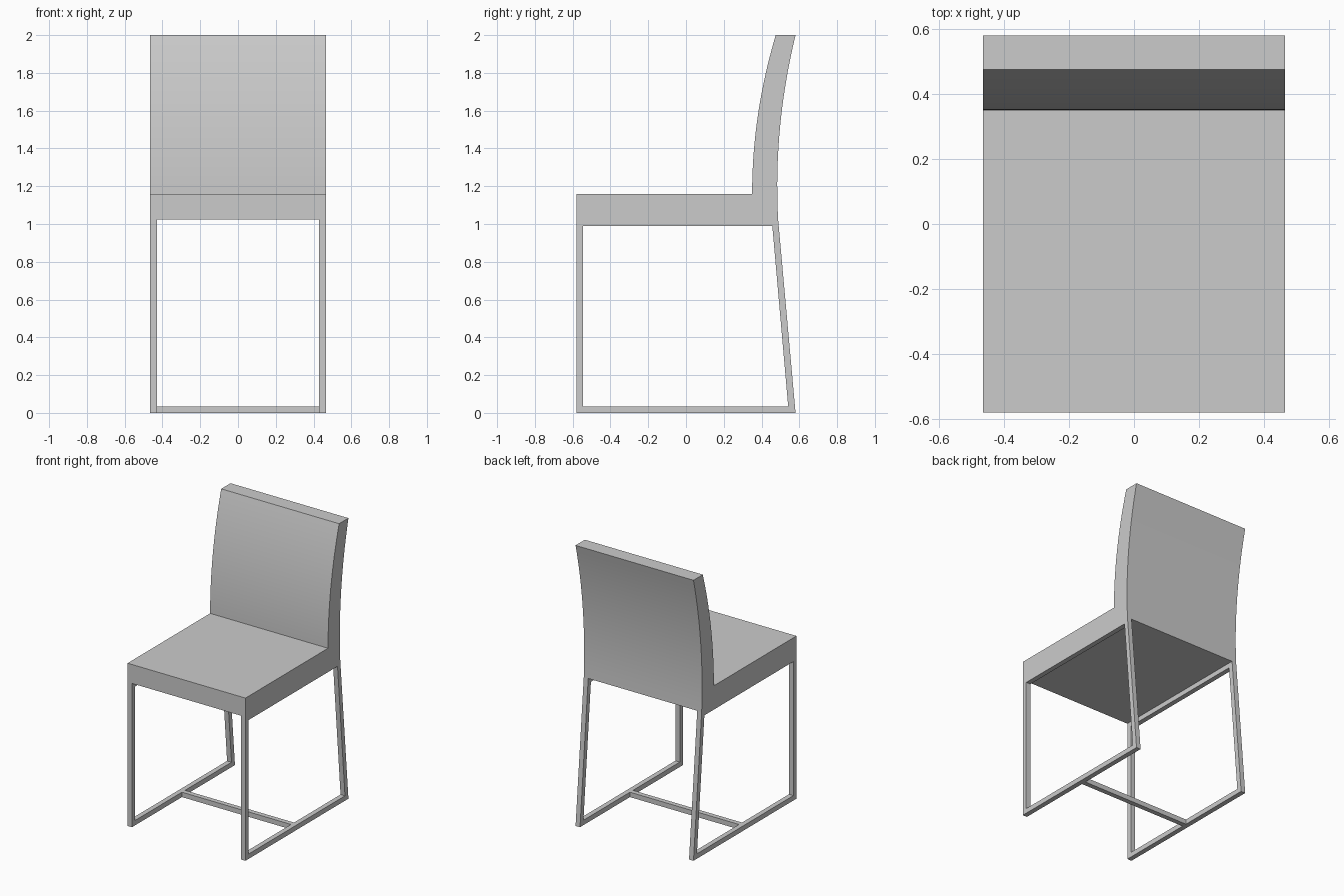
import bpy, bmesh, math

cube = bpy.data.objects.get("Cube")
if cube:
    bpy.data.objects.remove(cube, do_unlink=True)

HALF_W = 0.465      # half width of the chair
BAR = 0.035         # thickness of the frame bars
FRONT = -0.58
SEAT_LOW, SEAT_TOP, TOP = 1.025, 1.16, 2.0

grey = bpy.data.materials.new("plain grey")
grey.use_nodes = True
grey.diffuse_color = (0.6, 0.6, 0.6, 1)
grey.node_tree.nodes["Principled BSDF"].inputs["Base Color"].default_value = (0.6, 0.6, 0.6, 1)


def extrude_profile(name, points, faces, x0, x1):
    """Extrude flat faces drawn in the side (y, z) plane from x0 to x1."""
    bm = bmesh.new()
    verts = [bm.verts.new((x0, y, z)) for y, z in points]
    flat = [bm.faces.new([verts[i] for i in f]) for f in faces]
    result = bmesh.ops.extrude_face_region(bm, geom=flat, use_keep_orig=True)
    moved = [g for g in result["geom"] if isinstance(g, bmesh.types.BMVert)]
    bmesh.ops.translate(bm, verts=moved, vec=(x1 - x0, 0, 0))
    bmesh.ops.recalc_face_normals(bm, faces=bm.faces)
    mesh = bpy.data.meshes.new(name)
    bm.to_mesh(mesh)
    bm.free()
    obj = bpy.data.objects.new(name, mesh)
    bpy.context.collection.objects.link(obj)
    mesh.materials.append(grey)
    return obj


# Seat and curved backrest: one continuous side profile
def back_front_y(z):
    return 0.35 + 0.125 * ((z - SEAT_TOP) / (TOP - SEAT_TOP)) ** 2


def back_rear_y(z):
    return 0.483 + 0.097 * ((z - 1.2) / (TOP - 1.2)) ** 2


STEPS = 20
profile = [(FRONT, SEAT_LOW), (FRONT, SEAT_TOP)]
for i in range(STEPS + 1):
    z = SEAT_TOP + (TOP - SEAT_TOP) * i / STEPS
    profile.append((back_front_y(z), z))
for i in range(STEPS + 1):
    z = TOP + (SEAT_LOW - TOP) * i / STEPS
    profile.append((back_rear_y(z), z))
seat = extrude_profile("seat_and_backrest", profile, [range(len(profile))], -HALF_W, HALF_W)
bpy.context.view_layer.objects.active = seat
seat.select_set(True)
bpy.ops.object.shade_smooth_by_angle(angle=math.radians(30))
seat.select_set(False)

# Side frames: closed loops with a slanted rear leg
outer = [(FRONT, 0), (0.58, 0), (back_rear_y(SEAT_LOW), SEAT_LOW), (FRONT, SEAT_LOW)]
inner = [(FRONT + BAR, BAR), (0.541, BAR), (0.457, SEAT_LOW - BAR), (FRONT + BAR, SEAT_LOW - BAR)]
ring = [(i, (i + 1) % 4, (i + 1) % 4 + 4, i + 4) for i in range(4)]
for side, sign in (("left", 1), ("right", -1)):
    extrude_profile(side + "_leg_frame", outer + inner, ring, sign * (HALF_W - BAR), sign * HALF_W)

# Floor stretcher joining the two frames
h = BAR / 2
extrude_profile("floor_stretcher", [(-h, 0), (h, 0), (h, BAR), (-h, BAR)], [range(4)],
                -HALF_W + BAR, HALF_W - BAR)
